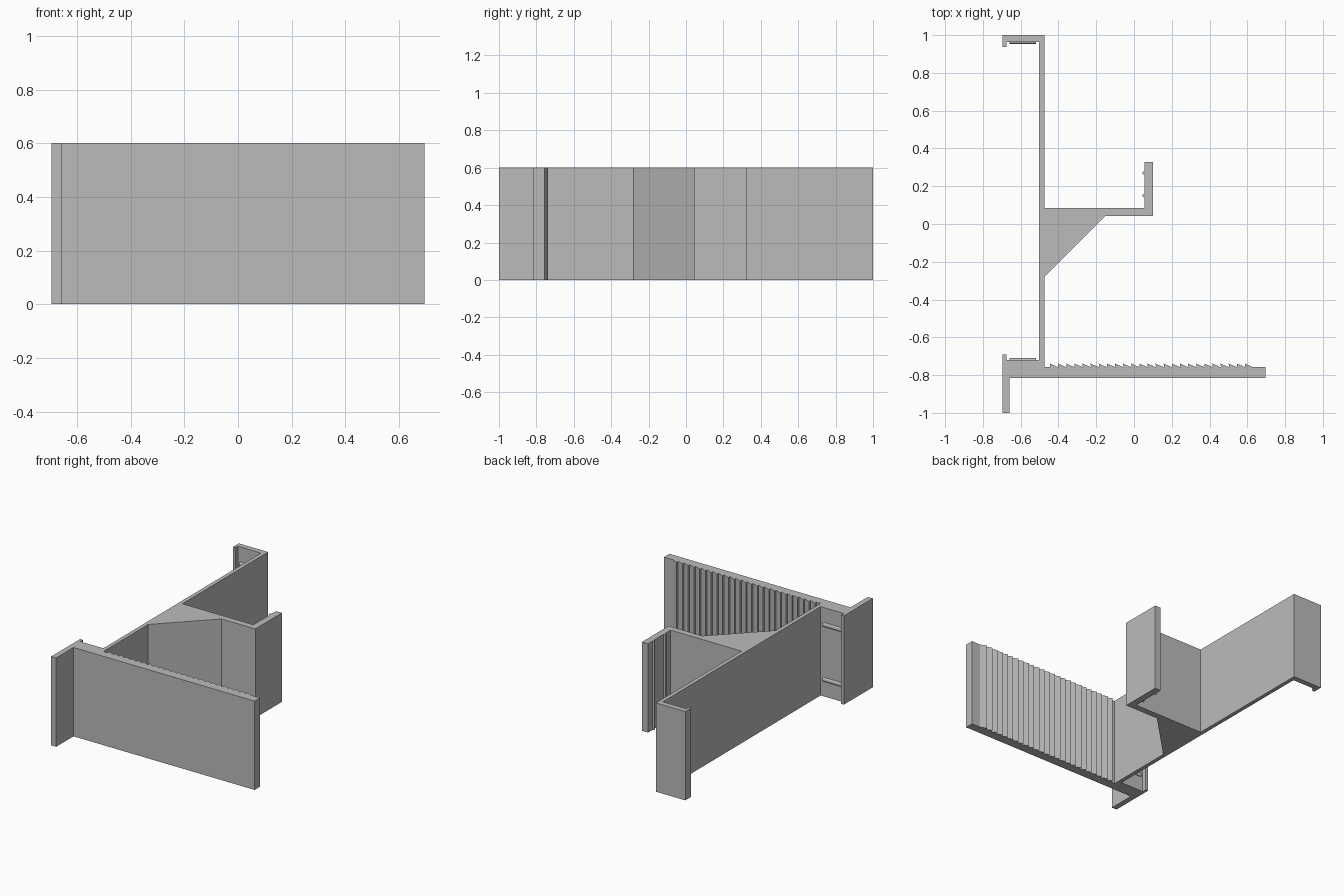
import bpy, bmesh, math

if "Cube" in bpy.data.objects:
    bpy.data.objects.remove(bpy.data.objects["Cube"], do_unlink=True)

HEIGHT = 0.6

grey = bpy.data.materials.new("plain grey")
grey.use_nodes = True
grey.diffuse_color = (0.5, 0.5, 0.5, 1)
grey.node_tree.nodes["Principled BSDF"].inputs["Base Color"].default_value = (0.5, 0.5, 0.5, 1)


def extrude(name, points, direction):
    """Make a flat-faced solid by sweeping a closed outline along a direction."""
    bm = bmesh.new()
    face = bm.faces.new([bm.verts.new(p) for p in points])
    swept = bmesh.ops.extrude_face_region(bm, geom=[face])["geom"]
    verts = [v for v in swept if isinstance(v, bmesh.types.BMVert)]
    bmesh.ops.translate(bm, verts=verts, vec=direction)
    bmesh.ops.recalc_face_normals(bm, faces=bm.faces)
    mesh = bpy.data.meshes.new(name)
    bm.to_mesh(mesh)
    bm.free()
    mesh.materials.append(grey)
    obj = bpy.data.objects.new(name, mesh)
    bpy.context.collection.objects.link(obj)
    return obj


# Saw teeth along the inner face of the front plate: steep on -x, sloping to +x
COUNT, START, END = 25, -0.445, 0.63
BASE, PEAK = -0.757, -0.739
pitch = (END - START) / COUNT
teeth = []
for i in reversed(range(COUNT)):
    x = START + i * pitch
    teeth += [(x + pitch * 0.97, BASE), (x, PEAK), (x + 0.002, BASE)]

# Small grip ribs on the inner face of the arm lip
ribs = []
for y in (0.27, 0.15):
    ribs += [(0.055, y + 0.011), (0.045, y + 0.004), (0.045, y - 0.004), (0.055, y - 0.011)]

# One continuous bracket outline, counter-clockwise from the post foot
outline = [
    (-0.695, -1), (-0.658, -1), (-0.658, -0.815),          # post
    (0.695, -0.815), (0.695, BASE), *teeth,                # toothed plate
    (-0.475, BASE), (-0.475, -0.28), (-0.152, 0.043),      # wall and gusset
    (0.1, 0.043), (0.1, 0.327), (0.055, 0.327), *ribs,     # arm and lip
    (0.055, 0.086), (-0.475, 0.086), (-0.475, 1),          # upper wall
    (-0.695, 1), (-0.695, 0.937), (-0.675, 0.937),         # rear hook
    (-0.675, 0.963), (-0.502, 0.963), (-0.502, -0.72),
    (-0.675, -0.72), (-0.675, -0.692), (-0.695, -0.692),   # front hook
]
extrude("bracket_body", [(x, y, 0) for x, y in outline], (0, 0, HEIGHT))

# Short half-round snap ridges across the floors of the two hooks
for label, floor, side in (("front", -0.72, 1), ("rear", 0.963, -1)):
    for level, z in (("lower", 0.115), ("upper", 0.485)):
        arc = [(-0.66, floor + side * 0.01 * math.sin(a), z + 0.014 * math.cos(a))
               for a in (math.pi * k / 6 for k in range(7))]
        extrude(f"{label}_{level}_snap_ridge", arc, (0.14, 0, 0))
